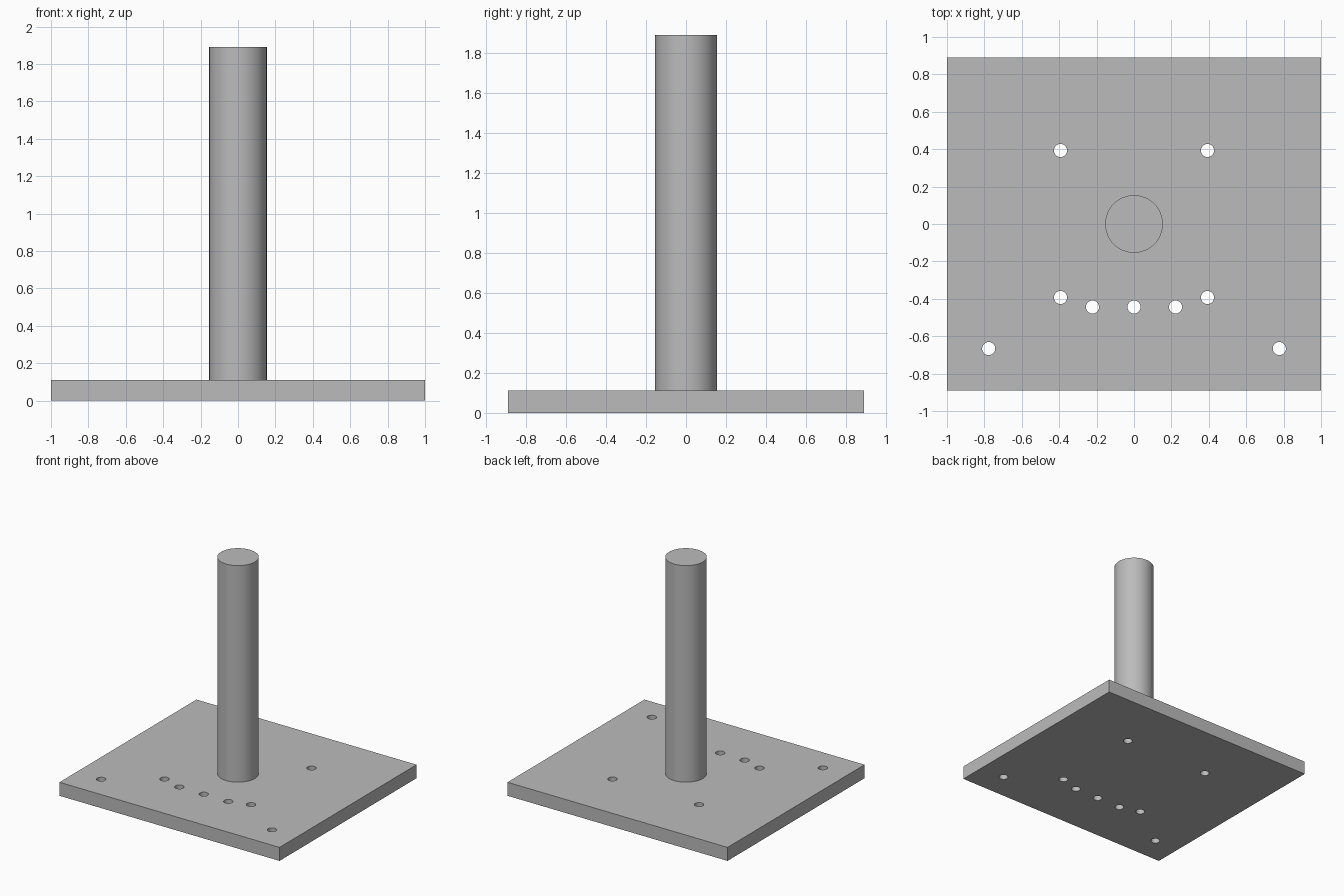
import bpy
import math

cube = bpy.data.objects.get("Cube")
if cube:
    bpy.data.objects.remove(cube, do_unlink=True)

PLATE_T, HALF_Y = 0.111, 0.889
POST_R, TOP = 0.154, 1.89
HOLE_R = 0.035

# One grey for the whole model
grey = bpy.data.materials.new("plain grey")
grey.use_nodes = True
colour = (0.5, 0.5, 0.5, 1.0)
grey.diffuse_color = colour
grey.node_tree.nodes["Principled BSDF"].inputs["Base Color"].default_value = colour


def cylinder(name, radius, x, y, z0, z1, sides):
    bpy.ops.mesh.primitive_cylinder_add(
        vertices=sides, radius=radius, depth=z1 - z0, location=(x, y, (z0 + z1) / 2))
    obj = bpy.context.object
    obj.name = name
    obj.data.materials.append(grey)
    return obj


def smooth(obj):
    bpy.ops.object.select_all(action="DESELECT")
    obj.select_set(True)
    bpy.context.view_layer.objects.active = obj
    bpy.ops.object.shade_smooth_by_angle(angle=math.radians(30))


# Base plate
bpy.ops.mesh.primitive_cube_add(size=1, location=(0, 0, PLATE_T / 2))
plate = bpy.context.object
plate.name = "base_plate"
plate.scale = (2, 2 * HALF_Y, PLATE_T)
bpy.ops.object.transform_apply(location=False, rotation=False, scale=True)
plate.data.materials.append(grey)

# Through holes: mirrored pairs, plus one on the centre line
pairs = [(0.393, 0.393), (0.393, -0.393), (0.222, -0.444), (0.777, -0.666)]
holes = [(side * x, y) for x, y in pairs for side in (-1, 1)] + [(0, -0.444)]
cutters = [cylinder("hole_cutter", HOLE_R, x, y, -0.1, PLATE_T + 0.1, 32)
           for x, y in holes]
bpy.ops.object.select_all(action="DESELECT")
for c in cutters:
    c.select_set(True)
bpy.context.view_layer.objects.active = cutters[0]
bpy.ops.object.join()
cutter = bpy.context.object

drill = plate.modifiers.new("drill holes", "BOOLEAN")
drill.operation = "DIFFERENCE"
drill.solver = "EXACT"
drill.object = cutter
bpy.ops.object.select_all(action="DESELECT")
plate.select_set(True)
bpy.context.view_layer.objects.active = plate
bpy.ops.object.modifier_apply(modifier=drill.name)
bpy.data.objects.remove(cutter, do_unlink=True)
smooth(plate)

# Upright post
post = cylinder("post", POST_R, 0, 0, PLATE_T, TOP, 64)
smooth(post)
